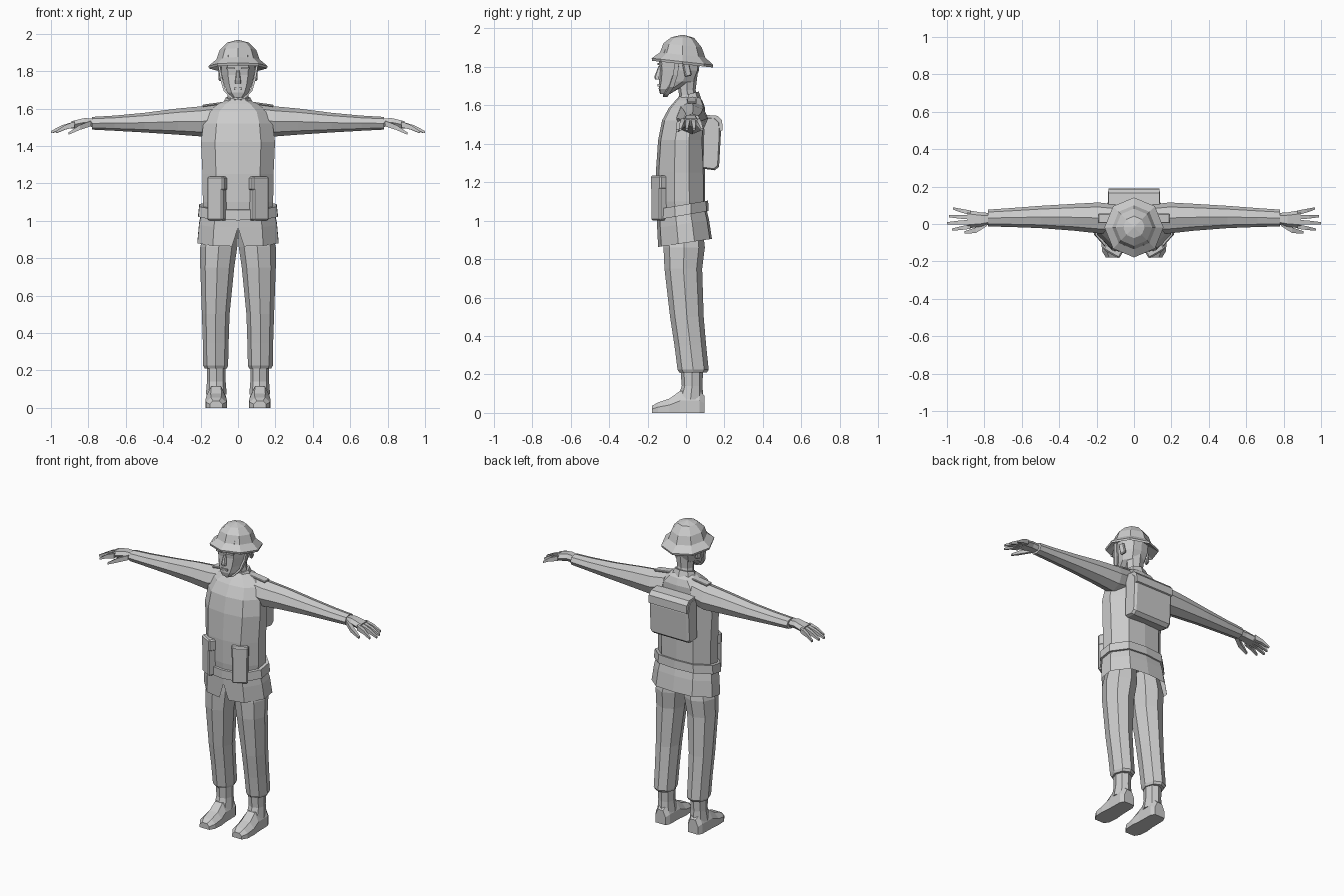
import bpy, bmesh, math
from mathutils import Matrix, Vector


def finish(name, bm, mirror):
    bmesh.ops.recalc_face_normals(bm, faces=bm.faces)
    me = bpy.data.meshes.new(name)
    bm.to_mesh(me)
    bm.free()
    ob = bpy.data.objects.new(name, me)
    bpy.context.collection.objects.link(ob)
    if mirror:
        m = ob.modifiers.new("Mirror", 'MIRROR')
        m.use_mirror_merge = False
    return ob


def loft(name, rings, mirror=False, caps=True, closed=True):
    bm = bmesh.new()
    vs = [[bm.verts.new(p) for p in r] for r in rings]
    n = len(rings[0])
    for a, b in zip(vs, vs[1:]):
        for i in range(n if closed else n - 1):
            j = (i + 1) % n
            bm.faces.new((a[i], a[j], b[j], b[i]))
    if caps:
        bm.faces.new(vs[0])
        bm.faces.new(vs[-1])
    return finish(name, bm, mirror)


def box(name, size, loc, rot=(0, 0, 0), bevel=0.0, mirror=False):
    bm = bmesh.new()
    bmesh.ops.create_cube(bm, size=1)
    bmesh.ops.scale(bm, vec=size, verts=bm.verts)
    if bevel:
        bmesh.ops.bevel(bm, geom=bm.edges[:], offset=bevel, segments=1, affect='EDGES')
    for ax, a in zip('XYZ', rot):
        bmesh.ops.rotate(bm, verts=bm.verts, matrix=Matrix.Rotation(math.radians(a), 3, ax))
    bmesh.ops.translate(bm, verts=bm.verts, vec=loc)
    return finish(name, bm, mirror)


HALF = [(0, -1), (.62, -.88), (1, -.25), (1, .35), (.6, .92), (0, 1)]
BODY = HALF + [(-x, y) for x, y in HALF[-2:0:-1]]
OCT = [(math.sin(i * math.pi / 4), -math.cos(i * math.pi / 4)) for i in range(8)]
QUAD = [(-1, -1), (1, -1), (1, 1), (-1, 1)]
HEX = [(-1, 0), (-.6, -1), (.6, -1), (1, 0), (.6, 1), (-.6, 1)]


def zring(z, x0, x1, y0, y1, sec=BODY, tilt=0):
    out = []
    for u, v in sec:
        y = (y0 + y1) / 2 + v * (y1 - y0) / 2
        out.append(((x0 + x1) / 2 + u * (x1 - x0) / 2, y, z + tilt * y))
    return out


def xring(x, y0, y1, z0, z1, sec=OCT):
    return [(x, (y0 + y1) / 2 + u * (y1 - y0) / 2, (z0 + z1) / 2 + v * (z1 - z0) / 2) for u, v in sec]


def sym(z, r, y0, y1, sec=BODY, tilt=0):
    return zring(z, -r, r, y0, y1, sec, tilt)


# Jacket body
loft("jacket_body", [sym(1.0, .18, -.145, .10), sym(1.10, .188, -.155, .10),
                     sym(1.25, .19, -.157, .10), sym(1.42, .198, -.145, .092),
                     sym(1.52, .185, -.125, .10), sym(1.585, .16, -.09, .10),
                     sym(1.625, .105, -.055, .085), sym(1.645, .06, -.035, .065)])

# Jacket skirt, open underneath with a front slit
top = sym(1.05, .195, -.152, .105, tilt=.15)
mid = sym(.985, .208, -.15, .12, tilt=.15)
low = sym(.885, .217, -.145, .135, tilt=.15)
skirt = [r + [r[0]] for r in (top, mid, low)]
x, y, z = low[0]
skirt[2][0], skirt[2][-1] = (.032, y, z), (-.032, y, z)
loft("jacket_skirt", skirt, caps=False, closed=False)

# Belt
loft("belt", [sym(1.03, .213, -.163, .118, tilt=.17), sym(1.085, .207, -.163, .115, tilt=.17)])

# Sleeves
loft("sleeve", [xring(.10, -.05, .105, 1.47, 1.622), xring(.19, -.05, .115, 1.45, 1.612),
                xring(.32, -.036, .108, 1.46, 1.60), xring(.5, -.022, .097, 1.472, 1.577),
                xring(.66, -.016, .085, 1.481, 1.562), xring(.78, -.013, .077, 1.487, 1.555)], mirror=True)

# Hands: palm, fingers, thumb
loft("palm", [xring(.76, .0, .058, 1.502, 1.545, HEX), xring(.82, -.014, .062, 1.503, 1.549, HEX),
              xring(.89, -.024, .074, 1.492, 1.532, HEX)], mirror=True)
for i, (ya, yb, tip) in enumerate([(-.014, -.03, .972), (.011, .004, 1.0), (.036, .042, .99), (.06, .083, .968)]):
    ym, xm = (ya + yb) / 2, (.88 + tip) / 2
    loft(f"finger_{i + 1}", [xring(.875, ya - .012, ya + .012, 1.498, 1.53, QUAD),
                             xring(xm, ym - .01, ym + .01, 1.487, 1.511, QUAD),
                             xring(tip, yb - .006, yb + .006, 1.468, 1.48, QUAD)], mirror=True)
loft("thumb", [xring(.785, -.01, .02, 1.505, 1.535, QUAD), xring(.845, -.048, -.018, 1.486, 1.512, QUAD),
               xring(.905, -.052, -.038, 1.46, 1.473, QUAD)], mirror=True)

# Trousers
loft("trouser_leg", [zring(.98, .004, .17, -.11, .085, OCT), zring(.86, .004, .202, -.117, .098, OCT),
                     zring(.75, .02, .202, -.112, .084, OCT), zring(.5, .045, .193, -.083, .092, OCT),
                     zring(.35, .05, .188, -.06, .105, OCT), zring(.225, .053, .186, -.044, .118, OCT),
                     zring(.21, .06, .178, -.035, .108, OCT)], mirror=True)

# Boots
loft("boot_shaft", [zring(.24, .066, .166, -.03, .09, OCT), zring(.14, .066, .166, -.022, .085, OCT),
                    zring(.07, .06, .172, -.045, .092, OCT)], mirror=True)
foot = []
for y, w, h in [(.096, .036, .09), (.07, .05, .115), (-.03, .052, .115),
                (-.085, .058, .075), (-.145, .054, .055), (-.178, .034, .036)]:
    foot.append([(.117 + u * w, y, v) for u, v in
                 [(-1, 0), (1, 0), (1, h * .55), (.5, h), (-.5, h), (-1, h * .55)]])
loft("boot_foot", foot, mirror=True)

# Neck and collar
loft("neck", [sym(1.61, .062, -.03, .065, OCT), sym(1.68, .054, -.04, .05, OCT),
              sym(1.76, .06, -.05, .06, OCT)])
loft("collar", [sym(1.615, .085, -.05, .08, OCT, .2), sym(1.655, .066, -.04, .066, OCT, .25)])

# Head and face
loft("head", [sym(1.658, .028, -.135, -.085), sym(1.685, .056, -.142, -.04),
              sym(1.725, .074, -.14, .045), sym(1.78, .087, -.136, .067),
              sym(1.83, .09, -.142, .072), sym(1.89, .082, -.12, .068)])
loft("nose", [sym(1.735, .017, -.162, -.125, OCT), sym(1.75, .015, -.164, -.125, OCT),
              sym(1.805, .008, -.143, -.12, OCT)])
box("brow", (.045, .016, .01), (.038, -.136, 1.815), (0, 0, 8), mirror=True)
box("mouth", (.045, .012, .012), (0, -.141, 1.705))
box("ear", (.018, .035, .07), (.093, .005, 1.785), (12, 0, 15), .005, True)

# Chin strap following the jaw
strap = []
for x, y, z in [(.103, -.045, 1.84), (.09, -.055, 1.76), (.073, -.075, 1.70), (.04, -.10, 1.662), (0, -.108, 1.65)]:
    d = Vector((x, 0, z - 1.78)).normalized() * .006
    strap.append([(x + s * d.x, y + t * .012, z + s * d.z) for s, t in QUAD])
loft("chin_strap", strap, mirror=True)

# Helmet: faceted dome with sloping brim, tilted back
rings = []
for z, r in [(1.85, .09), (1.812, .155), (1.825, .158), (1.86, .116), (1.91, .098), (1.952, .058), (1.966, .004)]:
    rings.append(sym(z, r, -.016 - r * 1.03, -.016 + r * 1.0, OCT, -.11 if z < 1.93 else -.03))
loft("helmet", rings)

# Belt pouches with flaps
box("pouch", (.095, .085, .235), (.104, -.123, 1.118), (0, 0, 30), .008, True)
box("pouch_flap", (.102, .06, .075), (.109, -.134, 1.198), (0, 0, 30), .008, True)

# Backpack with a flap, side profile swept across the back
pack = [(.088, 1.27), (.15, 1.262), (.172, 1.28), (.182, 1.46), (.178, 1.515), (.155, 1.538), (.095, 1.542)]
rings = []
for x, s in [(-.14, .9), (-.125, 1), (.125, 1), (.14, .9)]:
    rings.append([(x, .09 + (y - .09) * s, 1.40 + (z - 1.40) * (.94 + .06 * (s == 1))) for y, z in pack])
loft("backpack", rings)
flap = [(.10, 1.535), (.10, 1.55), (.165, 1.545), (.188, 1.52), (.19, 1.47), (.178, 1.465)]
loft("backpack_flap", [[(x, y, z) for y, z in flap] for x in (-.137, .137)])

# Shoulder straps of the jacket
box("shoulder_tab", (.11, .05, .012), (.135, .03, 1.622), (0, 8, 0), .003, True)
